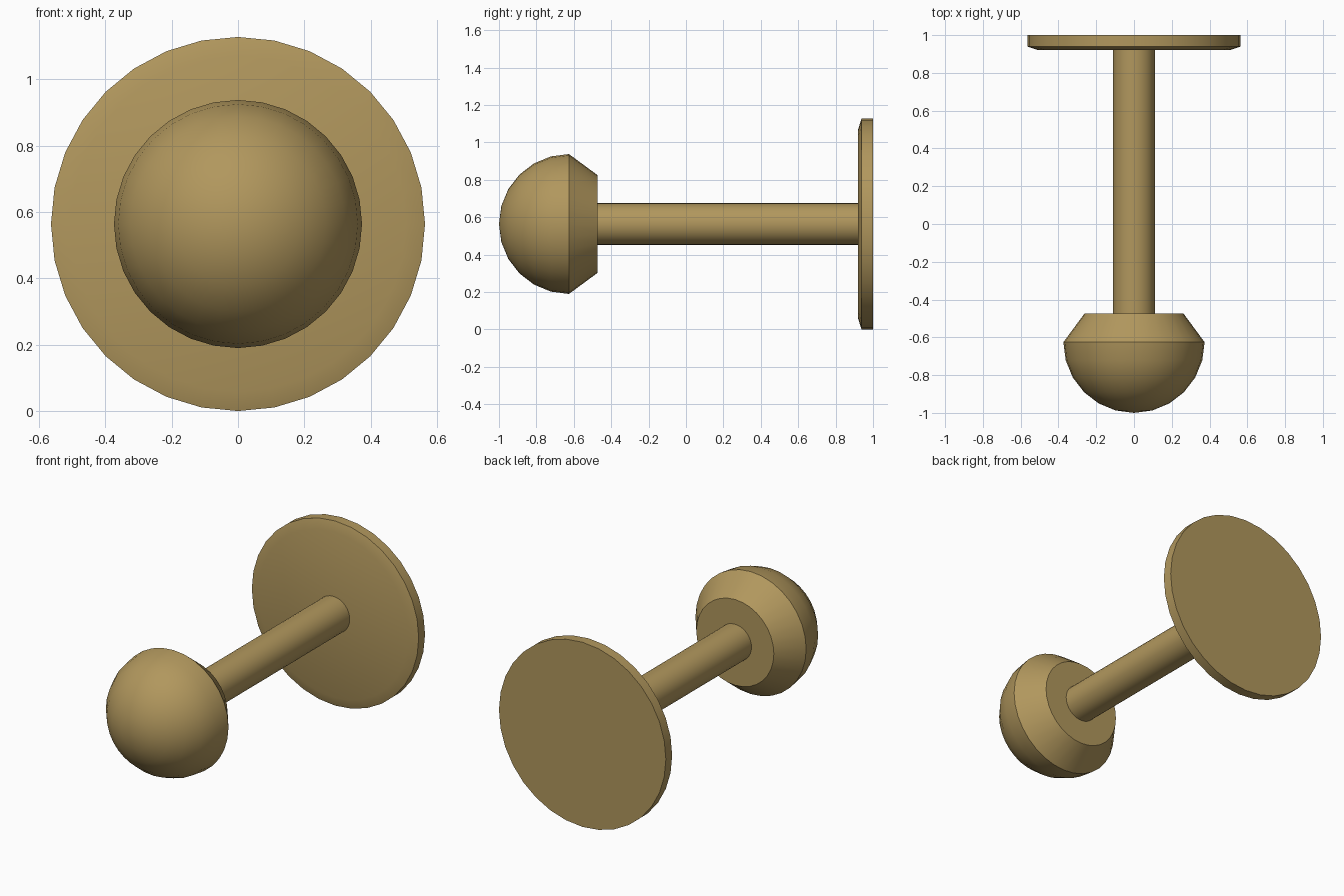
import bpy, bmesh, math

if "Cube" in bpy.data.objects:
    bpy.data.objects.remove(bpy.data.objects["Cube"])

SIDES = 32
CZ = 0.564  # height of the axis

mat = bpy.data.materials.new("brass")
mat.diffuse_color = (0.44, 0.31, 0.11, 1)
mat.use_nodes = True
mat.node_tree.nodes["Principled BSDF"].inputs["Base Color"].default_value = mat.diffuse_color


def lathe(name, profile):
    """Turn (radius, y) points around the y axis; closes both ends."""
    bm = bmesh.new()
    rings = []
    for r, y in profile:
        if r < 1e-6:
            rings.append([bm.verts.new((0, y, CZ))] * SIDES)
        else:
            rings.append([bm.verts.new((r * math.sin(2 * math.pi * i / SIDES), y,
                                        CZ + r * math.cos(2 * math.pi * i / SIDES)))
                          for i in range(SIDES)])
    for a, b in zip(rings, rings[1:]):
        for i in range(SIDES):
            j = (i + 1) % SIDES
            quad = list(dict.fromkeys((a[i], a[j], b[j], b[i])))
            bm.faces.new(quad)
    for ring in (rings[0], rings[-1]):
        if ring[0] is not ring[1]:
            bm.faces.new(ring)
    bmesh.ops.recalc_face_normals(bm, faces=bm.faces)
    me = bpy.data.meshes.new(name)
    bm.to_mesh(me)
    bm.free()
    me.materials.append(mat)
    ob = bpy.data.objects.new(name, me)
    bpy.context.collection.objects.link(ob)
    bpy.ops.object.select_all(action='DESELECT')
    ob.select_set(True)
    bpy.context.view_layer.objects.active = ob
    bpy.ops.object.shade_smooth_by_angle(angle=math.radians(20))
    return ob


# Round knob: hemisphere in front, tapered collar behind
R = 0.374
dome = [(R * math.sin(math.radians(15 * k)), -0.626 - R * math.cos(math.radians(15 * k)))
        for k in range(7)]
lathe("knob", dome + [(0.262, -0.474)])

# Straight stem between knob and plate
lathe("stem", [(0.111, -0.48), (0.111, 0.93)])

# Wall plate with chamfered front rim
lathe("back_plate", [(0.506, 0.92), (0.564, 0.939), (0.564, 1.0)])
